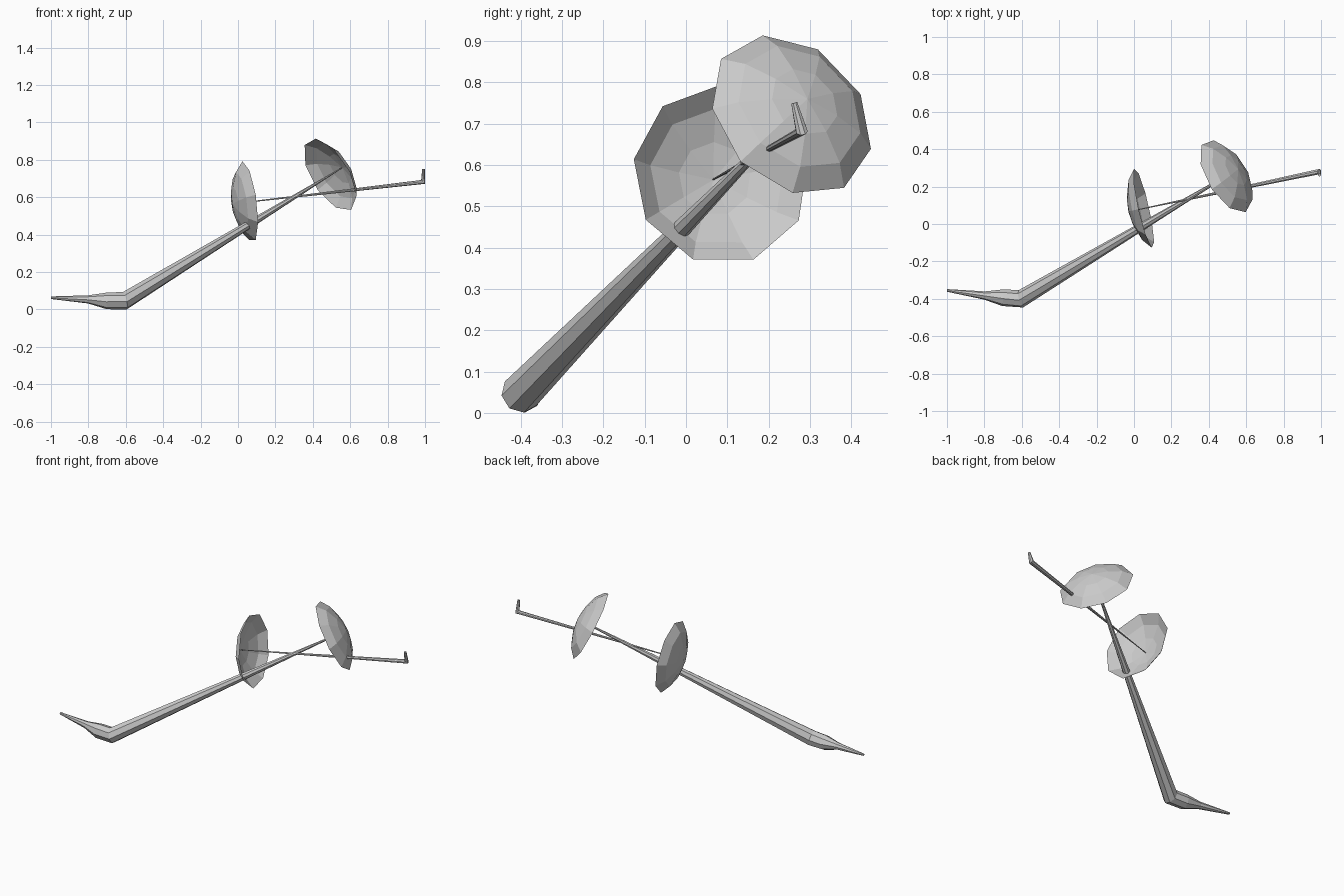
import bpy, math
from mathutils import Vector

if "Cube" in bpy.data.objects:
    bpy.data.objects.remove(bpy.data.objects["Cube"])


def add_mesh(name, verts, faces):
    me = bpy.data.meshes.new(name)
    me.from_pydata(verts, [], faces)
    me.update()
    ob = bpy.data.objects.new(name, me)
    bpy.context.collection.objects.link(ob)
    return ob


# Tapered flat-sided tube along a path of (point, radius), mitred at bends
def tube(name, path, sides=8):
    pts = [Vector(p) for p, r in path]
    verts, faces = [], []
    last = len(pts) - 1
    u = None
    for i, (p, r) in enumerate(path):
        a = (pts[i] - pts[i - 1]).normalized() if i > 0 else Vector()
        b = (pts[i + 1] - pts[i]).normalized() if i < last else Vector()
        d = (a + b).normalized()
        ref = u if u else Vector((0, 0.3, 1))
        u = (ref - d * ref.dot(d)).normalized()
        v = d.cross(u)
        for k in range(sides):
            t = 2 * math.pi * (k + 0.5) / sides
            verts.append(pts[i] + r * (u * math.cos(t) + v * math.sin(t)))
    for i in range(last):
        for k in range(sides):
            n = (k + 1) % sides
            faces.append((i * sides + k, i * sides + n,
                          (i + 1) * sides + n, (i + 1) * sides + k))
    faces.append(tuple(reversed(range(sides))))
    faces.append(tuple(last * sides + k for k in range(sides)))
    return add_mesh(name, verts, faces)


# Thin nine-sided canopy: rim, two inner rings, apex along the axis
def canopy(name, centre, axis, first_corner, sides=9):
    c, d = Vector(centre), Vector(axis).normalized()
    ref = Vector(first_corner)
    u = (ref - d * ref.dot(d)).normalized()
    v = d.cross(u)
    rings = [(0.219, 0), (0.168, 0.042), (0.09, 0.07)]
    verts = []
    for r, h in rings:
        for k in range(sides):
            t = 2 * math.pi * k / sides
            verts.append(c + d * h + r * (u * math.cos(t) + v * math.sin(t)))
    verts.append(c + d * 0.085)
    faces = []
    for k in range(sides):
        n = (k + 1) % sides
        for i in range(len(rings) - 1):
            faces.append((i * sides + k, i * sides + n,
                          (i + 1) * sides + n, (i + 1) * sides + k))
        faces.append((2 * sides + k, 2 * sides + n, 3 * sides))
    return add_mesh(name, verts, faces)


# Large stem with its bent, pointed foot
tube("large_stem", [((-1.0, -0.355, 0.063), 0.007),
                    ((-0.8, -0.382, 0.054), 0.022),
                    ((-0.7, -0.394, 0.046), 0.045),
                    ((-0.605, -0.4, 0.047), 0.048),
                    ((0.555, 0.293, 0.757), 0.003)])

# Small stem with its short upright hook
tube("small_stem", [((0.992, 0.262, 0.75), 0.008),
                    ((0.99, 0.28, 0.682), 0.015),
                    ((-0.03, 0.066, 0.565), 0.002)])

# Canopies at the stem tips
canopy("large_stem_canopy", (0.492, 0.255, 0.72), (0.76, 0.456, 0.463), (-0.077, -0.07, 0.195))
canopy("small_stem_canopy", (0.052, 0.085, 0.575), (-0.97, -0.22, -0.13), (0.009, -0.14, 0.165))
